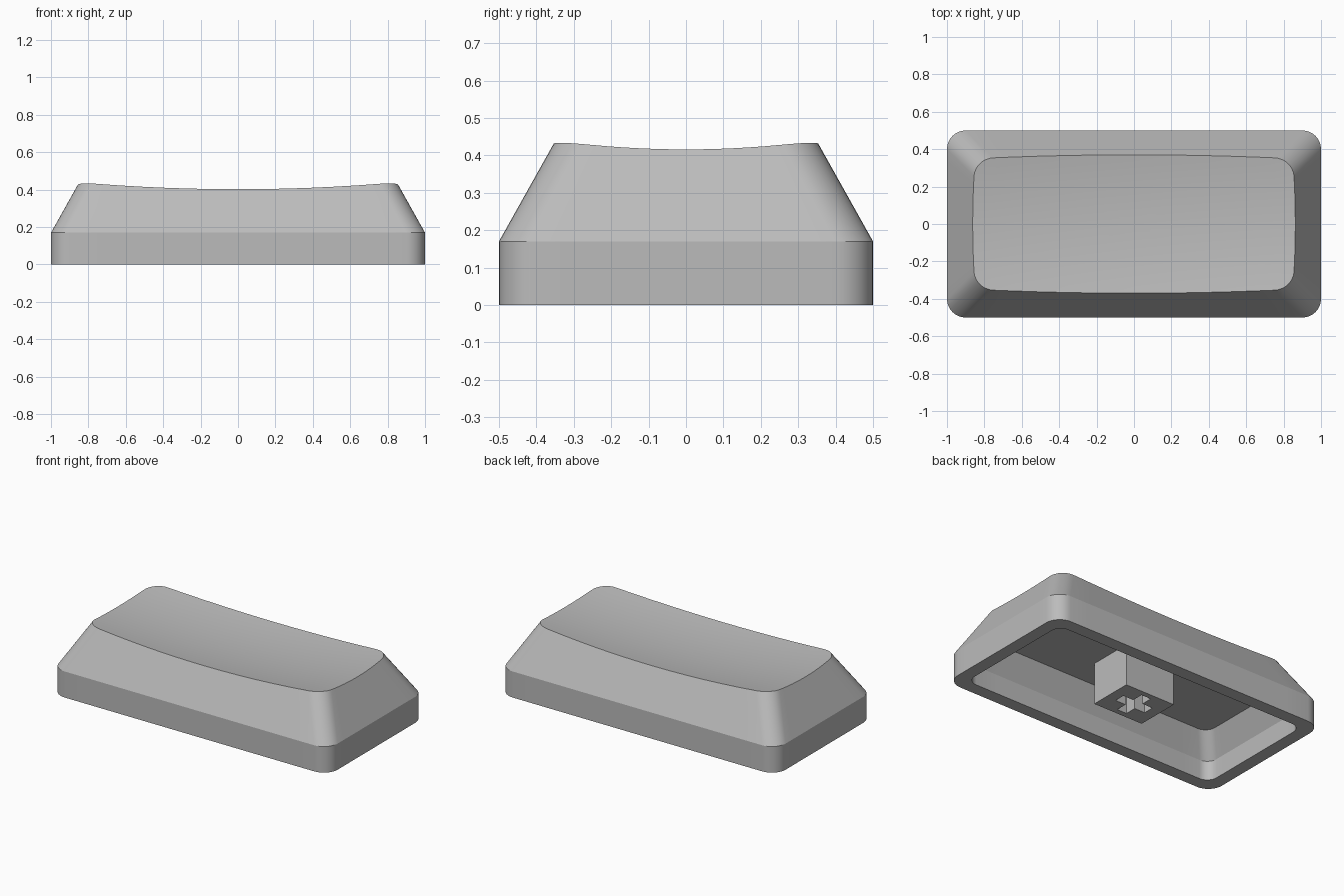
import bpy, bmesh, math
from mathutils import Vector

cube = bpy.data.objects.get("Cube")
if cube:
    bpy.data.objects.remove(cube, do_unlink=True)

SLOPE = 0.56        # inward travel per unit of height on the tapered walls
FOLD = 0.17         # height where the outer wall starts to taper
CEILING = 0.27      # underside of the top plate
ARC, STRAIGHT = 8, 12

grey = bpy.data.materials.new("grey_plastic")
grey.use_nodes = True
grey.diffuse_color = (0.5, 0.5, 0.5, 1)
grey.node_tree.nodes["Principled BSDF"].inputs["Base Color"].default_value = (0.5, 0.5, 0.5, 1)


def outline(hx, hy, r):
    """Rounded rectangle with evenly divided straight sides."""
    corners = []
    for k, (sx, sy) in enumerate(((1, 1), (-1, 1), (-1, -1), (1, -1))):
        centre = Vector((sx * (hx - r), sy * (hy - r)))
        corners.append([centre + r * Vector((math.cos(a), math.sin(a)))
                        for a in ((k + i / ARC) * math.pi / 2 for i in range(ARC + 1))])
    points = []
    for k, arc in enumerate(corners):
        nxt = corners[(k + 1) % 4][0]
        points += arc + [arc[-1].lerp(nxt, i / STRAIGHT) for i in range(1, STRAIGHT)]
    return points


def dish(p):
    """Height of the hollowed top surface."""
    return 0.375 + 0.055 * p.x ** 2 + 0.2 * p.y ** 2


def dished_rim():
    """Where the tapered outer wall meets the hollowed top."""
    rim = []
    for i in range(4 * (ARC + STRAIGHT)):
        z = 0.4
        for _ in range(6):
            t = SLOPE * (z - FOLD)
            p = outline(1 - t, 0.5 - t, 0.1)[i]
            z = dish(p)
        rim.append(p)
    return rim


def finish(bm, name):
    bmesh.ops.recalc_face_normals(bm, faces=bm.faces[:])
    mesh = bpy.data.meshes.new(name)
    bm.to_mesh(mesh)
    bm.free()
    mesh.materials.append(grey)
    obj = bpy.data.objects.new(name, mesh)
    bpy.context.collection.objects.link(obj)
    bpy.ops.object.select_all(action="DESELECT")
    obj.select_set(True)
    bpy.context.view_layer.objects.active = obj
    bpy.ops.object.shade_smooth_by_angle(angle=math.radians(25))
    return obj


# Hollow shell: loops run from the ceiling, down the inside and up to the dished top
bm = bmesh.new()
INNER_FOLD = 0.125
inset = SLOPE * (CEILING - INNER_FOLD)
ix, iy, ir = 0.917, 0.417, 0.07


def level(points, z):
    return [bm.verts.new((p.x, p.y, z)) for p in points]


loops = [level(outline(ix - inset, iy - inset, ir), CEILING),
         level(outline(ix, iy, ir), INNER_FOLD),
         level(outline(ix, iy, ir), 0),
         level(outline(1, 0.5, 0.1), 0),
         level(outline(1, 0.5, 0.1), FOLD)]
rim = dished_rim()
RINGS = 10
for k in range(RINGS, 0, -1):
    loops.append([bm.verts.new((*q, dish(q))) for q in (p * k / RINGS for p in rim)])
for a, b in zip(loops, loops[1:]):
    for i in range(len(a)):
        j = (i + 1) % len(a)
        bm.faces.new((a[i], a[j], b[j], b[i]))
bm.faces.new(loops[0])
centre = bm.verts.new((0, 0, dish(Vector((0, 0)))))
last = loops[-1]
for i in range(len(last)):
    bm.faces.new((last[i], last[(i + 1) % len(last)], centre))
finish(bm, "keycap_shell")

# Mounting stem with a cross-shaped socket: cells of the cross sit deeper
bm = bmesh.new()
xs = (-0.18, -0.11, -0.035, 0.035, 0.11, 0.18)
ys = (-0.145, -0.11, -0.035, 0.035, 0.11, 0.145)
SOCKET = 0.2
cross = {(2, 1), (2, 2), (2, 3), (1, 2), (3, 2)}


def depth(i, j):
    if not (0 <= i < 5 and 0 <= j < 5):
        return CEILING + 0.01
    return SOCKET if (i, j) in cross else 0


def quad(*corners):
    bm.faces.new([bm.verts.new(c) for c in corners])


for i in range(-1, 5):
    for j in range(-1, 5):
        here, right, back = depth(i, j), depth(i + 1, j), depth(i, j + 1)
        if i >= 0 and j >= 0:
            quad((xs[i], ys[j], here), (xs[i + 1], ys[j], here),
                 (xs[i + 1], ys[j + 1], here), (xs[i], ys[j + 1], here))
        if j >= 0 and here != right:
            x = xs[i + 1]
            quad((x, ys[j], here), (x, ys[j + 1], here), (x, ys[j + 1], right), (x, ys[j], right))
        if i >= 0 and here != back:
            y = ys[j + 1]
            quad((xs[i], y, here), (xs[i + 1], y, here), (xs[i + 1], y, back), (xs[i], y, back))
# Closing cap buried in the top plate
top = CEILING + 0.01
quad(*((x, y, top) for x, y in ((xs[0], ys[0]), (xs[-1], ys[0]), (xs[-1], ys[-1]), (xs[0], ys[-1]))))
bmesh.ops.remove_doubles(bm, verts=bm.verts[:], dist=0.0001)
bmesh.ops.dissolve_limit(bm, angle_limit=0.01, verts=bm.verts[:], edges=bm.edges[:])
finish(bm, "mounting_stem")
